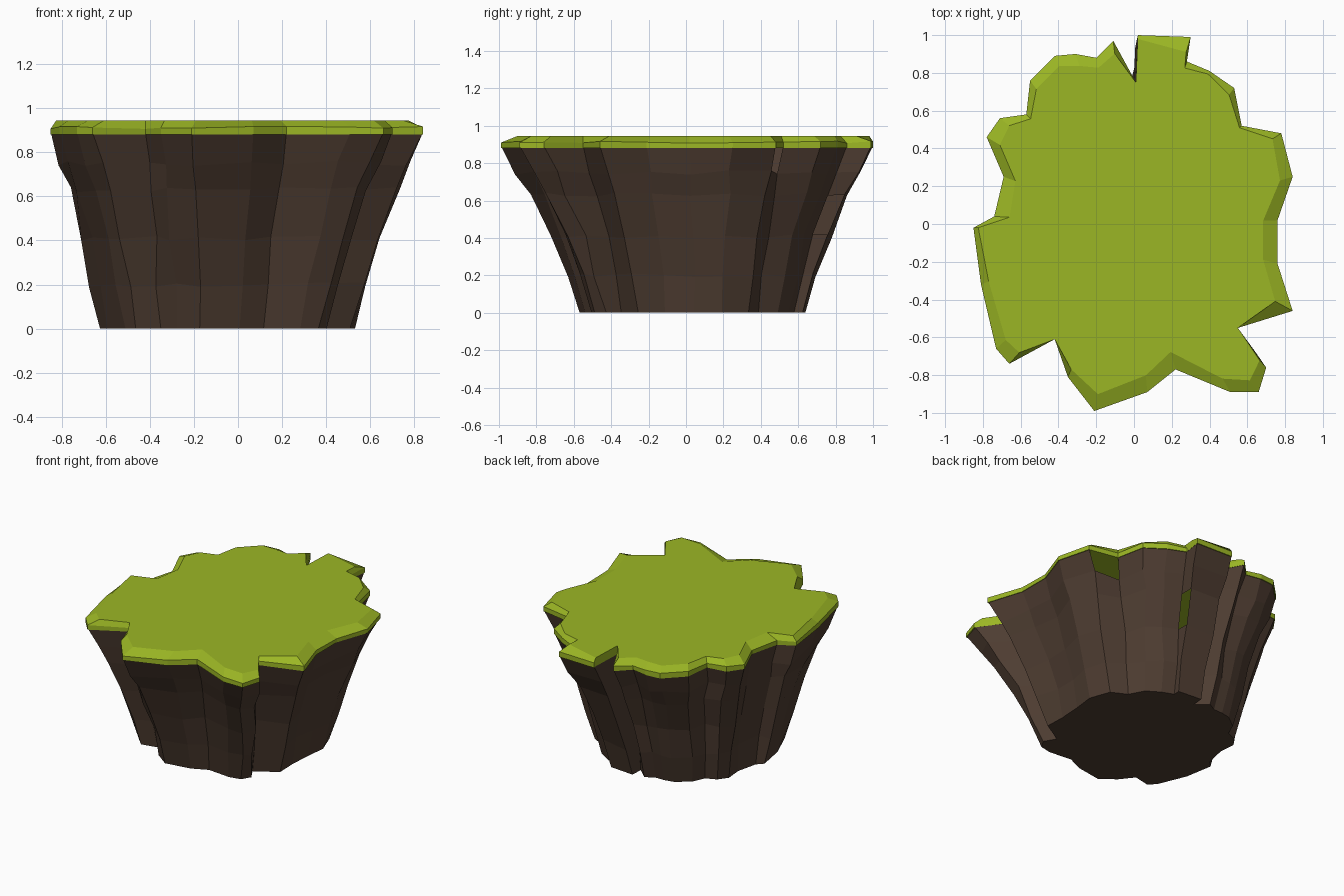
import bpy
import bmesh
import random
from mathutils import Vector

random.seed(4)

old = bpy.data.objects.get("Cube")
if old:
    bpy.data.objects.remove(old, do_unlink=True)


def make_material(name, colour):
    mat = bpy.data.materials.new(name)
    mat.use_nodes = True
    mat.diffuse_color = colour
    mat.node_tree.nodes["Principled BSDF"].inputs["Base Color"].default_value = colour
    return mat


def add_object(name, bm, mat):
    mesh = bpy.data.meshes.new(name)
    bm.to_mesh(mesh)
    bm.free()
    mesh.materials.append(mat)
    obj = bpy.data.objects.new(name, mesh)
    bpy.context.collection.objects.link(obj)
    return obj


def add_ring(bm, points):
    return [bm.verts.new(p) for p in points]


def bridge(bm, lower, upper):
    """Wall between two rings that run clockwise seen from above."""
    count = len(lower)
    faces = []
    for i in range(count):
        j = (i + 1) % count
        faces.append(bm.faces.new((lower[j], lower[i], upper[i], upper[j])))
    return faces


# Ragged island outline, clockwise from the back notch:
# x, y, and how far the flat turf is drawn in towards the middle
outline = [
    (.01, .75, 1), (.02, 1, .98), (.30, .99, .92), (.28, .86, .96),
    (.40, .81, .98), (.53, .72, .95), (.57, .52, .98), (.78, .48, .94),
    (.84, .25, .92), (.76, .02, .9), (.76, -.21, .9), (.84, -.46, .89),
    (.55, -.55, 1), (.70, -.76, .95), (.66, -.89, .93), (.51, -.89, .92),
    (.22, -.77, .88), (.07, -.89, .9), (-.21, -.99, .91), (-.35, -.81, .95),
    (-.42, -.61, 1), (-.66, -.74, .92), (-.73, -.66, .93), (-.81, -.32, .95),
    (-.85, -.02, .97), (-.74, .04, .89), (-.69, .25, .91), (-.78, .46, .91),
    (-.71, .56, .93), (-.57, .58, .96), (-.55, .76, .94), (-.42, .89, .94),
    (-.31, .90, .93), (-.20, .88, .94), (-.11, .97, .93),
]
rim = [Vector((x, y, 0)) for x, y, inset in outline]

# Footprint: smaller and rounder than the rim
foot = []
for p in rim:
    q = p.normalized() * (.36 * p.length + .28)
    foot.append(Vector((q.x - .04, q.y * .95 + .03, 0)))

soil = make_material("dark soil", (.076, .046, .031, 1))
turf = make_material("lime grass", (.33, .47, .018, 1))

# Earth body: flaring stack of uneven rings
bm = bmesh.new()
levels = [(0, 0), (.2, .17), (.41, .36), (.63, .63), (.75, .80), (.885, .99)]
rings = []
for n, (z, blend) in enumerate(levels):
    wobble = .012 if 0 < n < len(levels) - 1 else 0
    points = []
    for a, b in zip(foot, rim):
        p = a.lerp(b, blend)
        p.x += random.uniform(-wobble, wobble)
        p.y += random.uniform(-wobble, wobble)
        p.z = z + random.uniform(-wobble, wobble)
        points.append(p)
    rings.append(add_ring(bm, points))
walls = [bridge(bm, low, high) for low, high in zip(rings, rings[1:])]
bm.faces.new(rings[0])

# Gaps in the back wall
gaps = [walls[4][6], walls[2][2]]
bmesh.ops.delete(bm, geom=gaps, context="FACES_ONLY")
add_object("earth_body", bm, soil)

# Grass cap: upright edge, sloping lip and flat top
bm = bmesh.new()
base = add_ring(bm, [(p.x, p.y, .88) for p in rim])
edge = add_ring(bm, [(p.x, p.y, .912 + random.uniform(-.006, .006)) for p in rim])
top = add_ring(bm, [(x * s, y * s, .945) for x, y, s in outline])
bridge(bm, base, edge)
bridge(bm, edge, top)
bm.faces.new(reversed(top))
bm.faces.new(base)
add_object("grass_cap", bm, turf)
